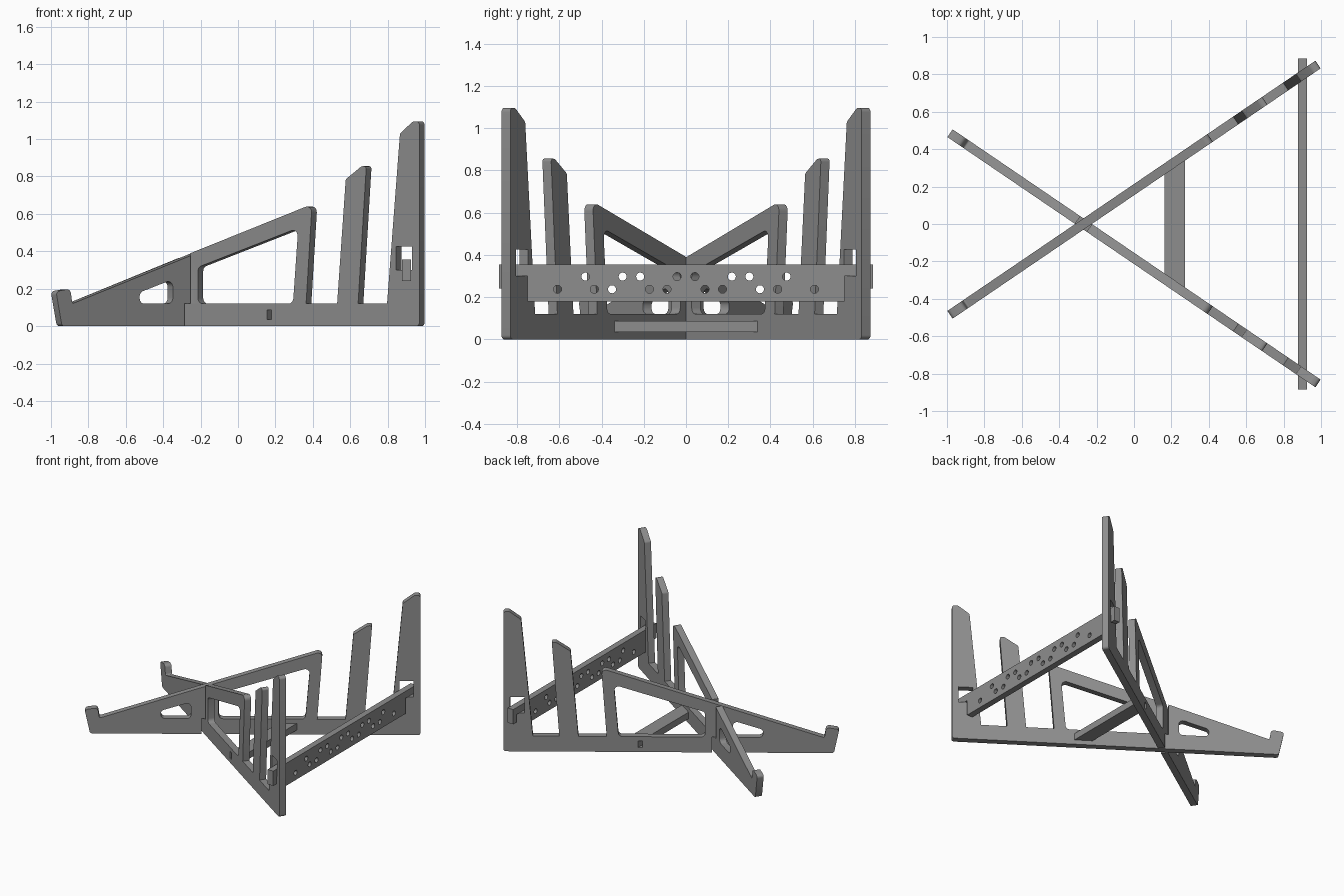
import bpy, bmesh, math
from mathutils import Matrix, Vector

if "Cube" in bpy.data.objects:
    bpy.data.objects.remove(bpy.data.objects["Cube"])

T = 0.05                      # panel thickness
CX = -0.27                    # x where the two panels cross
SLOPE = 0.68
ANG = math.atan(SLOPE)
COS = math.cos(ANG)

grey = bpy.data.materials.new("grey")
grey.diffuse_color = (0.27, 0.27, 0.27, 1)
grey.use_nodes = True
grey.node_tree.nodes["Principled BSDF"].inputs["Base Color"].default_value = grey.diffuse_color


def rounded(points, steps=5):
    """Round the corners of an outline; each point is (x, y[, radius])."""
    out, n = [], len(points)
    for i, p in enumerate(points):
        c = Vector(p[:2])
        r = p[2] if len(p) > 2 else 0
        if r == 0:
            out.append(c)
            continue
        a = Vector(points[i - 1][:2]) - c
        b = Vector(points[(i + 1) % n][:2]) - c
        half = a.angle(b) / 2
        cut = min(r / math.tan(half), a.length * .49, b.length * .49)
        p0, p1 = c + a.normalized() * cut, c + b.normalized() * cut
        rad = cut * math.tan(half)
        mid = c + (a.normalized() + b.normalized()).normalized() * (rad / math.sin(half))
        v0, v1 = p0 - mid, p1 - mid
        sweep = v0.angle_signed(v1)
        for k in range(steps + 1):
            out.append(mid + Matrix.Rotation(-sweep * k / steps, 2) @ v0)
    return out


def circle(x, y, r, n=20):
    return [Vector((x + r * math.cos(2 * math.pi * k / n),
                    y + r * math.sin(2 * math.pi * k / n))) for k in range(n)]


def plate(name, loops, thickness, matrix):
    """Flat plate cut from an outline (first loop) with holes (other loops)."""
    cu = bpy.data.curves.new(name, 'CURVE')
    cu.dimensions = '2D'
    cu.fill_mode = 'BOTH'
    cu.extrude = thickness / 2
    for loop in loops:
        s = cu.splines.new('POLY')
        s.points.add(len(loop) - 1)
        for sp, p in zip(s.points, loop):
            sp.co = (p[0], p[1], 0, 1)
        s.use_cyclic_u = True
    tmp = bpy.data.objects.new(name + "_curve", cu)
    bpy.context.collection.objects.link(tmp)
    dg = bpy.context.evaluated_depsgraph_get()
    me = bpy.data.meshes.new_from_object(tmp.evaluated_get(dg))
    bpy.data.objects.remove(tmp)
    bm = bmesh.new()
    bm.from_mesh(me)
    bmesh.ops.remove_doubles(bm, verts=bm.verts, dist=1e-5)
    bmesh.ops.recalc_face_normals(bm, faces=bm.faces)
    bm.transform(matrix)
    bm.to_mesh(me)
    bm.free()
    me.materials.clear()
    me.materials.append(grey)
    ob = bpy.data.objects.new(name, me)
    bpy.context.collection.objects.link(ob)
    bpy.context.view_layer.objects.active = ob
    ob.select_set(True)
    bpy.ops.object.shade_smooth_by_angle(angle=math.radians(30))
    ob.select_set(False)
    return ob


def along(points):
    """Convert x measured from the front into distance along a panel."""
    return [((p[0] - CX) / COS,) + tuple(p[1:]) for p in points]


def ridge(x):
    return 0.378 + 0.402 * (x - CX)


# Side panels: hook, sloping rail, and three upright fingers
SW = 0.031                    # half width of the halving slot
L, R = CX - SW, CX + SW
low_slot = [(R, 0), (R, .12), (L, .12), (L, 0)]
high_slot = [(L, ridge(L)), (L, .12), (R, .12), (R, ridge(R))]
hook = [(-.955, 0, .02), (-.987, .185, .02), (-.91, .2, .025), (-.90, .12, .01)]
fingers = [(.41, .652, .03), (.378, .12),
           (.544, .12), (.59, .785, .02), (.675, .855, .03), (.70, .855, .02), (.656, .12),
           (.811, .12), (.88, 1.03, .02), (.95, 1.095, .03), (.984, 1.095, .025),
           (.984, 0, .02)]
holes = [
    [(-.20, .12, .03), (.308, .12, .03), (.336, .525, .03), (-.20, .315, .03)],   # big window
    [(-.54, .12, .032), (-.362, .12, .032), (-.362, .25, .03), (-.54, .18, .03)],  # small window
    [(.86, .30), (.944, .30), (.944, .425), (.86, .425)],                          # bar slot
    [(.168, .035), (.236, .035), (.236, .087), (.168, .087)],                      # brace slot
]
for name, sign, top, bottom in (("front_panel", -1, high_slot, []),
                                ("back_panel", 1, [], low_slot)):
    outline = hook + top + fingers + bottom
    m = (Matrix.Translation((CX, 0, 0)) @ Matrix.Rotation(sign * ANG, 4, 'Z')
         @ Matrix.Rotation(math.pi / 2, 4, 'X'))
    plate(name, [rounded(along(o)) for o in [outline] + holes], T, m)

# Perforated rear crossbar with hooked ends
half = [(.75, .18), (.75, .30), (.845, .30), (.845, .24), (.885, .24), (.885, .355)]
bar = half + [(-y, z) for y, z in reversed(half)]
pegs = [circle(s * y, z, .019)
        for z, row in ((.297, (.042, .217, .30, .476)),
                       (.237, (.09, .173, .35, .434, .608)))
        for y in row for s in (-1, 1)]
plate("crossbar", [bar] + pegs, .048,
      Matrix.Translation((.901, 0, 0)) @ Matrix.Rotation(math.pi / 2, 4, 'Z')
      @ Matrix.Rotation(math.pi / 2, 4, 'X'))

# Low brace between the panels, with a tab through each one
gap = T / 2 / COS


def wall(x, side):
    return (x - CX) * SLOPE + side * gap


edge = [(.163, wall(.163, -1)), (.18, wall(.18, -1)), (.18, wall(.18, 1)),
        (.222, wall(.222, 1)), (.222, wall(.222, -1)), (.272, wall(.272, -1))]
brace = edge + [(x, -y) for x, y in reversed(edge)]
plate("brace", [brace], .052, Matrix.Translation((0, 0, .061)))
